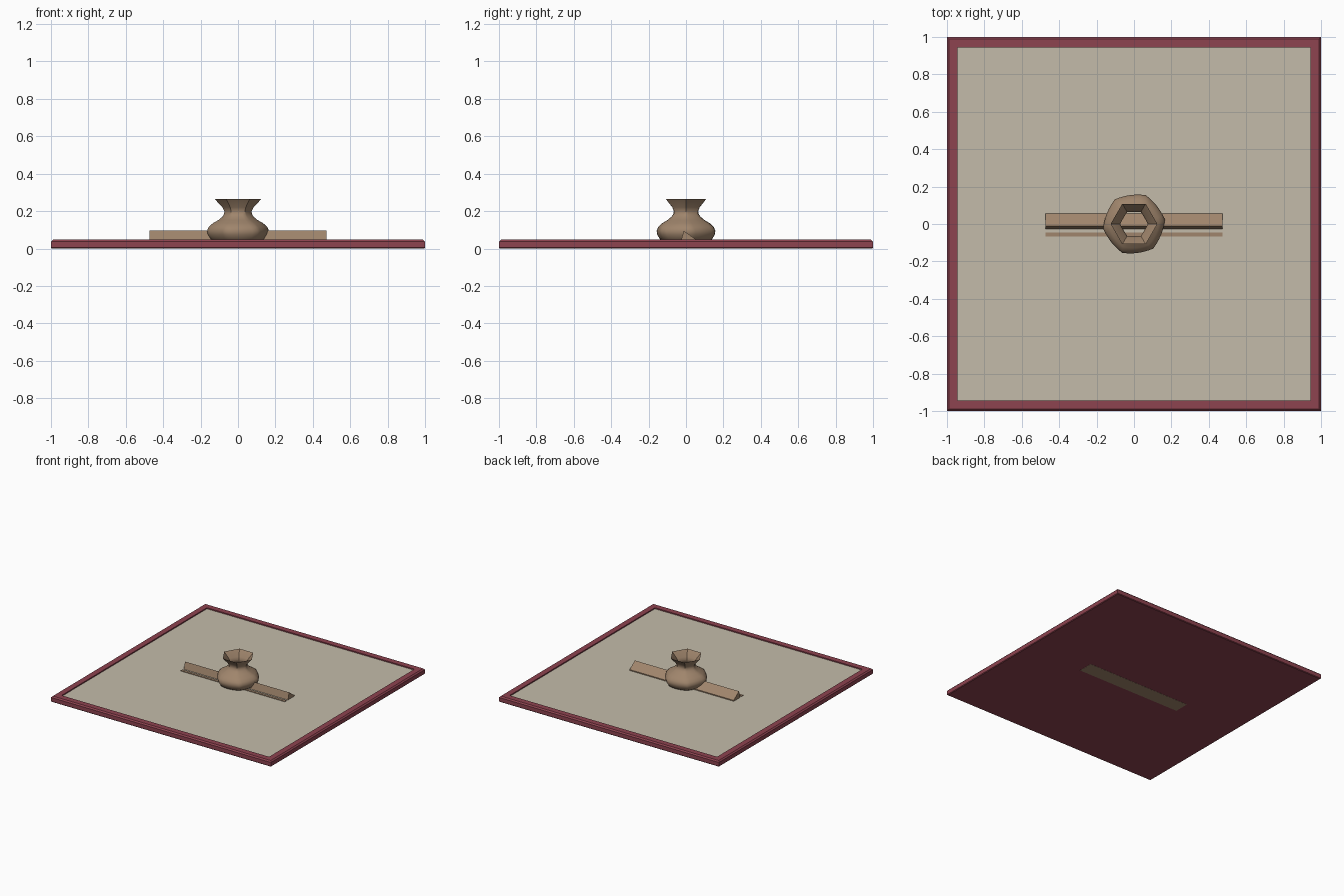
import bpy, bmesh, math

if "Cube" in bpy.data.objects:
    bpy.data.objects.remove(bpy.data.objects["Cube"], do_unlink=True)


def material(name, rgb):
    m = bpy.data.materials.new(name)
    m.use_nodes = True
    m.diffuse_color = (*rgb, 1)
    m.node_tree.nodes["Principled BSDF"].inputs["Base Color"].default_value = (*rgb, 1)
    return m


MAROON = material("maroon", (0.27, 0.056, 0.08))
SAND = material("sand", (0.55, 0.50, 0.40))
TAN = material("tan", (0.35, 0.235, 0.15))


def finish(name, bm, mat, smooth=None):
    bmesh.ops.recalc_face_normals(bm, faces=bm.faces)
    mesh = bpy.data.meshes.new(name)
    bm.to_mesh(mesh)
    bm.free()
    ob = bpy.data.objects.new(name, mesh)
    bpy.context.collection.objects.link(ob)
    mesh.materials.append(mat)
    if smooth:
        bpy.ops.object.select_all(action="DESELECT")
        ob.select_set(True)
        bpy.context.view_layer.objects.active = ob
        bpy.ops.object.shade_smooth_by_angle(angle=math.radians(smooth))
    return ob


def loft(rings, cap_start=False, cap_end=False):
    """Skin a list of closed rings of points."""
    bm = bmesh.new()
    loops = [[bm.verts.new(p) for p in ring] for ring in rings]
    n = len(loops[0])
    for a, b in zip(loops, loops[1:]):
        for i in range(n):
            j = (i + 1) % n
            bm.faces.new((a[i], a[j], b[j], b[i]))
    if cap_start:
        bm.faces.new(loops[0])
    if cap_end:
        bm.faces.new(loops[-1])
    return bm


def square(half, z):
    return [(sx * half, sy * half, z) for sx, sy in ((-1, -1), (1, -1), (1, 1), (-1, 1))]


def bar(name, profile, half):
    rings = [[(x, y, z) for y, z in profile] for x in (-half, half)]
    return finish(name, loft(rings, True, True), TAN)


# Board with a chamfered rim and a shallow recess
FLOOR = 0.038
tray = [(0.995, 0), (1, 0.005), (1, 0.037), (0.99, 0.047), (0.943, 0.047), (0.943, FLOOR - 0.005)]
finish("tray_frame", loft([square(h, z) for h, z in tray], True, True), MAROON)

# Inlaid panel
finish("tray_panel", loft([square(0.943, FLOOR - 0.005), square(0.943, FLOOR)], True, True), SAND)

# Wedge ridge, low strip beside it and the plate showing underneath
bar("ridge", [(-0.03, 0.03), (-0.012, 0.095), (0.056, 0.046), (0.056, 0.03)], 0.473)
bar("low_strip", [(-0.068, 0.03), (-0.068, 0.043), (-0.046, 0.043), (-0.046, 0.03)], 0.473)
bar("base_plate", [(-0.068, -0.001), (-0.068, 0.004), (0.056, 0.004), (0.056, -0.001)], 0.473)

# Pouch: soft lobed belly, pinched neck and flared six-sided mouth
# Each row: height, radius, hexagon strength, twist in degrees
SEGMENTS = 36
pouch = [
    (0.036, 0.125, 0.3, 10), (0.052, 0.148, 0.4, 10), (0.075, 0.163, 0.5, 9),
    (0.095, 0.167, 0.5, 8), (0.115, 0.158, 0.5, 6), (0.135, 0.135, 0.4, 4),
    (0.152, 0.105, 0.4, 2), (0.17, 0.083, 0.5, 0), (0.185, 0.074, 0.7, 0),
    (0.2, 0.073, 0.8, 0), (0.22, 0.083, 0.9, 0), (0.265, 0.125, 1, 0),
]


def pouch_ring(z, radius, strength, twist):
    ring = []
    for i in range(SEGMENTS):
        a = math.tau * i / SEGMENTS
        off = a % (math.pi / 3) - math.pi / 6
        hexagon = math.cos(math.pi / 6) / math.cos(off)
        r = radius * (1 + strength * (hexagon - 1))
        t = a + math.radians(twist)
        ring.append((r * math.cos(t), r * math.sin(t), z))
    return ring


finish("pouch", loft([pouch_ring(*row) for row in pouch]), TAN, 40)
